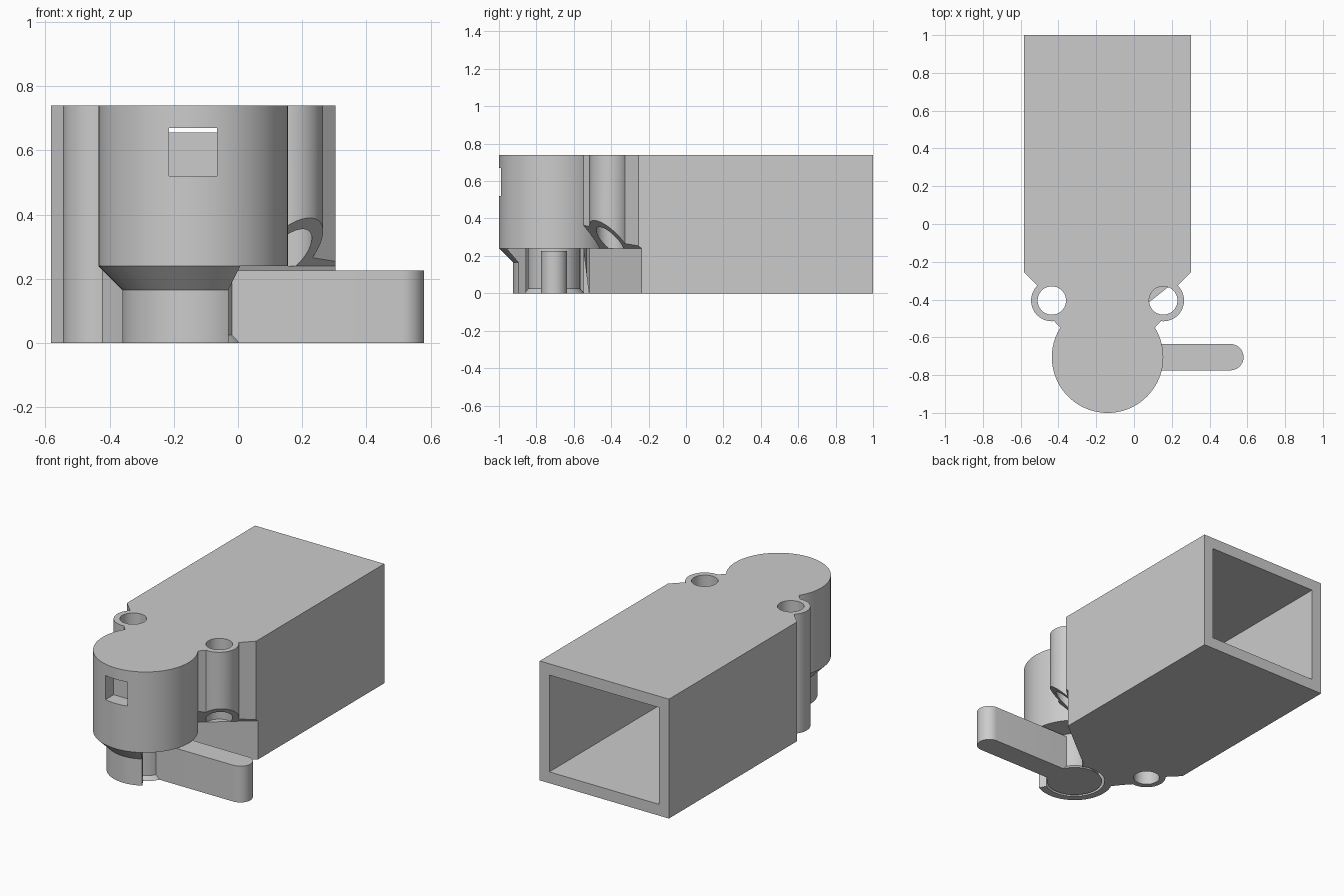
import bpy, bmesh, math
from mathutils import Vector, Matrix

if "Cube" in bpy.data.objects:
    bpy.data.objects.remove(bpy.data.objects["Cube"], do_unlink=True)

grey = bpy.data.materials.new("plain grey")
grey.use_nodes = True
colour = (0.6, 0.6, 0.6, 1)
grey.diffuse_color = colour
grey.node_tree.nodes["Principled BSDF"].inputs["Base Color"].default_value = colour

MID = -0.14                 # symmetry line of the housing
HUB = Vector((MID, -0.705))  # barrel axis
TOP, STEP = 0.74, 0.24


def finish(bm, name):
    bmesh.ops.recalc_face_normals(bm, faces=bm.faces)
    mesh = bpy.data.meshes.new(name)
    bm.to_mesh(mesh)
    bm.free()
    mesh.materials.append(grey)
    obj = bpy.data.objects.new(name, mesh)
    bpy.context.collection.objects.link(obj)
    return obj


def prism(name, points, z0, z1, matrix=Matrix()):
    bm = bmesh.new()
    face = bm.faces.new([bm.verts.new((x, y, z0)) for x, y in points])
    new = bmesh.ops.extrude_face_region(bm, geom=[face])["geom"]
    for v in new:
        if isinstance(v, bmesh.types.BMVert):
            v.co.z = z1
    bm.transform(matrix)
    return finish(bm, name)


def box(name, x0, x1, y0, y1, z0, z1):
    return prism(name, [(x0, y0), (x1, y0), (x1, y1), (x0, y1)], z0, z1)


def lathe(name, centre, profile, steps=64):
    """Solid of stacked rings, given as radius and height."""
    bm = bmesh.new()
    rings = [[bm.verts.new((centre[0] + r * math.cos(math.tau * i / steps),
                            centre[1] + r * math.sin(math.tau * i / steps), z))
              for i in range(steps)] for r, z in profile]
    for a, b in zip(rings, rings[1:]):
        for i in range(steps):
            j = (i + 1) % steps
            bm.faces.new((a[i], a[j], b[j], b[i]))
    bm.faces.new(rings[0])
    bm.faces.new(rings[-1])
    return finish(bm, name)


def combine(target, tool, operation):
    mod = target.modifiers.new("bool", "BOOLEAN")
    mod.operation, mod.solver, mod.object = operation, "EXACT", tool
    bpy.context.view_layer.objects.active = target
    bpy.ops.object.modifier_apply(modifier=mod.name)
    bpy.data.objects.remove(tool, do_unlink=True)


def smooth(obj):
    bpy.ops.object.select_all(action="DESELECT")
    obj.select_set(True)
    bpy.context.view_layer.objects.active = obj
    bpy.ops.object.shade_smooth_by_angle(angle=math.radians(30))


# Housing: long box with chamfered shoulders and a neck
half = [(0.443, 1.0), (0.443, -0.255), (0.365, -0.333), (0.295, -0.40),
        (0.295, -0.50), (0.245, -0.555), (0.16, -0.66)]
outline = [(MID + x, y) for x, y in half] + [(MID - x, y) for x, y in reversed(half)]
housing = prism("housing", outline, 0, TOP)

# Screw tubes; the right one is drilled only down to the step
for side, bottom in ((-1, -0.1), (1, STEP)):
    spot = (MID + side * 0.295, -0.405)
    combine(housing, lathe("tube", spot, [(0.11, 0), (0.11, TOP)]), "UNION")
    combine(housing, lathe("bore", spot, [(0.075, bottom), (0.075, 1)]), "DIFFERENCE")

# Open chamber from the back
combine(housing, box("chamber", -0.515, 0.237, -0.19, 1.1, 0.07, 0.67), "DIFFERENCE")

# Diagonal relief with a 45 degree roof under the right tube
along, out = Vector((0.78, 0.62)).normalized(), Vector((0.62, -0.78)).normalized()
offset = 0.374
frame = Matrix(((out.x, 0, along.x, 0), (out.y, 0, along.y, 0), (0, 1, 0, 0), (0, 0, 0, 1)))
combine(housing, prism("relief", [(offset, -0.1), (offset, STEP), (offset + 0.6, STEP + 0.6),
                                  (offset + 0.6, -0.1)], -0.9, 0.8, frame), "DIFFERENCE")

# Round barrel with a tapered underside and a lower ring
combine(housing, lathe("barrel", HUB, [(0.22, 0), (0.22, 0.165), (0.295, STEP), (0.295, TOP)],
                       96), "UNION")


def on_line(s):
    return out * offset + along * s


# Swing opening for the lever and the hub seat
swing = [HUB, HUB + Vector((0.25, -0.433)), Vector((0.6, -1.1)),
         on_line(0.4), on_line(-0.36)]
combine(housing, prism("swing", swing, -0.1, STEP), "DIFFERENCE")
combine(housing, lathe("seat", HUB, [(0.175, -0.1), (0.175, STEP)]), "DIFFERENCE")

# Front window with a narrow slot through to the chamber
combine(housing, box("window", MID - 0.075, MID + 0.075, -1.1, -0.91, 0.52, 0.67), "DIFFERENCE")
combine(housing, box("slot", MID - 0.075, MID + 0.075, -1.0, -0.15, 0.655, 0.67), "DIFFERENCE")
smooth(housing)

# Lever: flared hub with a round-ended arm
lever = lathe("lever", HUB, [(0.16, 0), (0.14, 0.025), (0.14, STEP)])
tip = 0.51
arm = [(HUB.x, HUB.y + 0.07), (HUB.x, HUB.y - 0.07)]
arm += [(tip + 0.07 * math.cos(a), HUB.y + 0.07 * math.sin(a))
        for a in (math.pi * (i / 16 - 0.5) for i in range(17))]
combine(lever, prism("arm", arm, 0, 0.225), "UNION")
smooth(lever)
